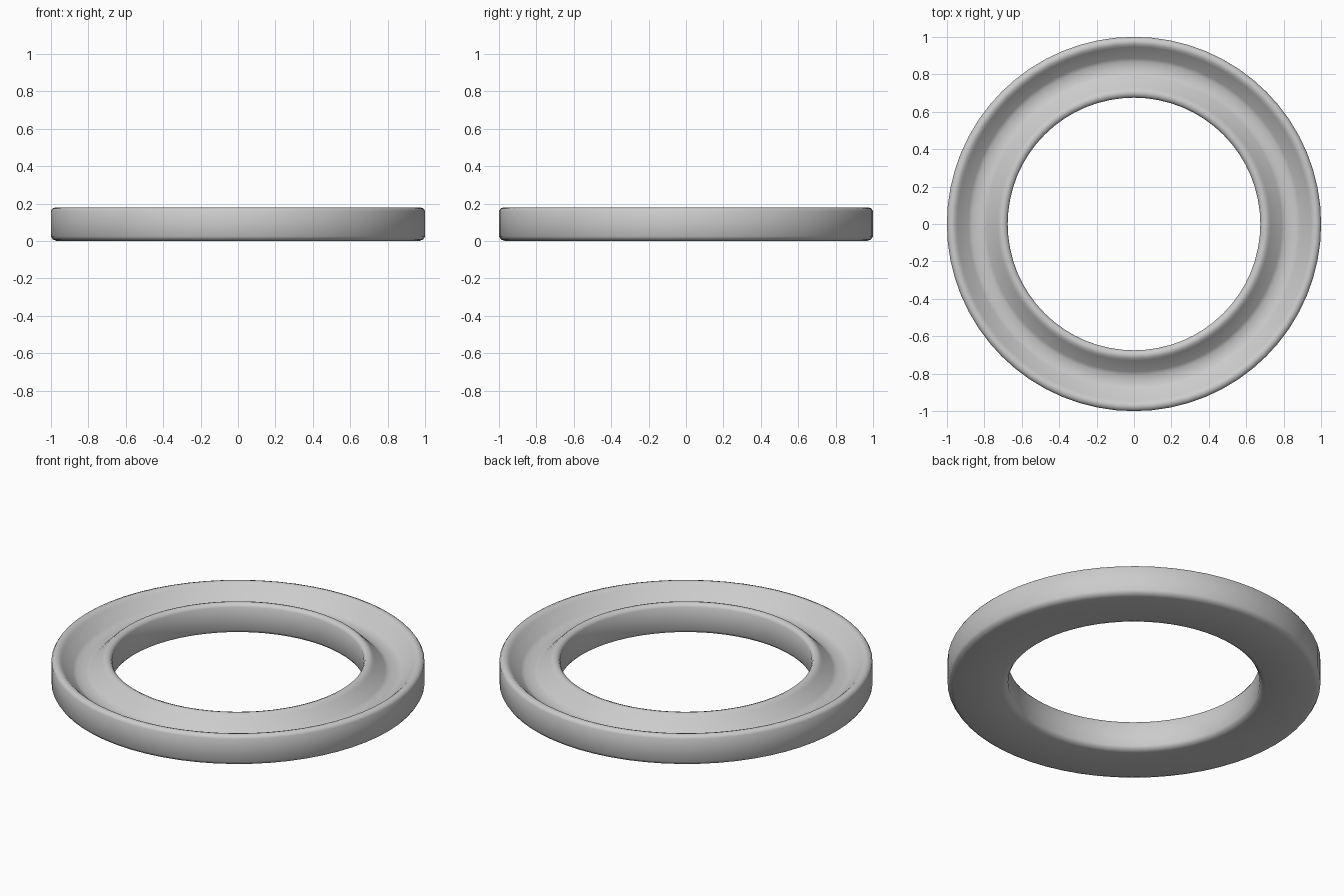
import bpy
import bmesh
from math import radians, tau
from mathutils import Matrix

cube = bpy.data.objects.get("Cube")
if cube:
    bpy.data.objects.remove(cube, do_unlink=True)

SEGMENTS = 64

# Plain grey material
grey = bpy.data.materials.new("light_grey")
grey.use_nodes = True
colour = (0.6, 0.6, 0.6, 1.0)
grey.diffuse_color = colour
grey.node_tree.nodes["Principled BSDF"].inputs["Base Color"].default_value = colour

# Half of the cross-section (radial offset from the middle of the band, height)
middle = 0.8375
half = [(0.13, 0.0), (0.152, 0.008), (0.1625, 0.025), (0.1625, 0.16),
        (0.154, 0.174), (0.137, 0.18), (0.122, 0.176),
        (0.108, 0.164), (0.048, 0.104), (0.028, 0.093)]
profile = [(middle + r, z) for r, z in half]
profile += [(middle - r, z) for r, z in reversed(half)]


def lathe(name, points, segments, material):
    """Spin a closed cross-section around the z axis."""
    bm = bmesh.new()
    rings = []
    for i in range(segments):
        turn = Matrix.Rotation(tau * i / segments, 3, 'Z')
        rings.append([bm.verts.new(turn @ Matrix.Identity(3).col[0] * r
                                   + Matrix.Identity(3).col[2] * z)
                      for r, z in points])
    for a, b in zip(rings, rings[1:] + rings[:1]):
        for j in range(len(points)):
            k = (j + 1) % len(points)
            bm.faces.new((a[j], b[j], b[k], a[k]))
    bmesh.ops.recalc_face_normals(bm, faces=bm.faces)
    mesh = bpy.data.meshes.new(name)
    bm.to_mesh(mesh)
    bm.free()
    mesh.materials.append(material)
    obj = bpy.data.objects.new(name, mesh)
    bpy.context.collection.objects.link(obj)
    return obj


# Ring with a channel in its top face
ring = lathe("grooved_ring", profile, SEGMENTS, grey)
bpy.ops.object.select_all(action='DESELECT')
ring.select_set(True)
bpy.context.view_layer.objects.active = ring
bpy.ops.object.shade_smooth_by_angle(angle=radians(50))
